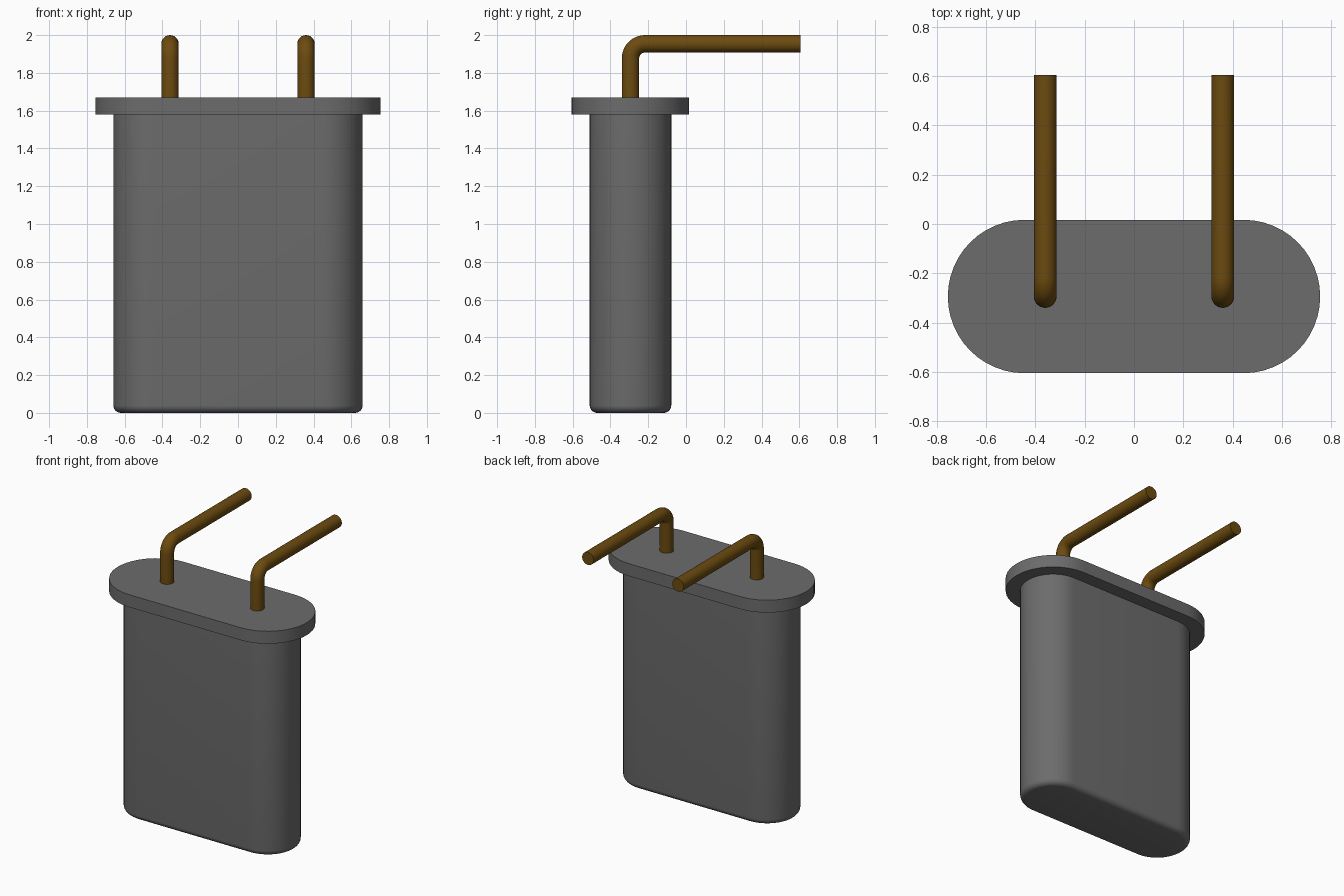
import bpy
import bmesh
import math
from mathutils import Vector

cube = bpy.data.objects.get("Cube")
if cube:
    bpy.data.objects.remove(cube, do_unlink=True)

CENTRE_Y = -0.294    # axis of the can
HALF_STRAIGHT = 0.444  # half length of the flat sides
PIN_X, PIN_R, BEND_R = 0.36, 0.046, 0.077
FLANGE_TOP = 1.67


def material(name, rgb):
    mat = bpy.data.materials.new(name)
    mat.use_nodes = True
    mat.diffuse_color = (*rgb, 1)
    bsdf = mat.node_tree.nodes["Principled BSDF"]
    bsdf.inputs["Base Color"].default_value = (*rgb, 1)
    bsdf.inputs["Roughness"].default_value = 0.6
    return mat


grey = material("grey metal", (0.15, 0.15, 0.15))
bronze = material("dark bronze", (0.15, 0.07, 0.005))


def loft(name, rings, mat, angle=30):
    """Skin a list of closed rings, cap both ends and smooth by angle."""
    bm = bmesh.new()
    loops = [[bm.verts.new(p) for p in ring] for ring in rings]
    n = len(loops[0])
    for a, b in zip(loops, loops[1:]):
        for i in range(n):
            j = (i + 1) % n
            bm.faces.new((a[i], a[j], b[j], b[i]))
    bm.faces.new(loops[0])
    bm.faces.new(loops[-1])
    bmesh.ops.recalc_face_normals(bm, faces=bm.faces)
    mesh = bpy.data.meshes.new(name)
    bm.to_mesh(mesh)
    bm.free()
    mesh.materials.append(mat)
    obj = bpy.data.objects.new(name, mesh)
    bpy.context.collection.objects.link(obj)
    bpy.ops.object.select_all(action='DESELECT')
    obj.select_set(True)
    bpy.context.view_layer.objects.active = obj
    bpy.ops.object.shade_smooth_by_angle(angle=math.radians(angle))
    return obj


def stadium(r, z, steps=24):
    """Rounded-end outline of radius r at height z."""
    pts = []
    for side, start in ((1, -90), (-1, 90)):
        for i in range(steps + 1):
            t = math.radians(start + 180 * i / steps)
            pts.append((side * HALF_STRAIGHT + r * math.cos(t),
                        CENTRE_Y + r * math.sin(t), z))
    return pts


def pin_ring(x, y, z, tilt, steps=24):
    """Circle across the pin; tilt 0 faces up, 90 degrees faces back."""
    side = Vector((1, 0, 0))
    across = Vector((0, math.cos(tilt), -math.sin(tilt)))
    turns = [math.tau * i / steps for i in range(steps)]
    return [Vector((x, y, z)) + PIN_R * (math.cos(t) * side + math.sin(t) * across)
            for t in turns]


# Can body with a rounded bottom edge
fillet, body_r = 0.04, 0.216
body = []
for i in range(7):
    t = math.radians(90 * i / 6)
    body.append(stadium(body_r - fillet * (1 - math.sin(t)), fillet * (1 - math.cos(t))))
body.append(stadium(body_r, 1.58))
loft("can_body", body, grey)

# Flange on top of the can
loft("flange", [stadium(0.311, 1.58), stadium(0.311, FLANGE_TOP)], grey)

# Two bent pins pointing backwards
pin_z = 2 - PIN_R
for name, x in (("pin_left", PIN_X), ("pin_right", -PIN_X)):
    rings = [pin_ring(x, CENTRE_Y, FLANGE_TOP - 0.01, 0)]
    for i in range(13):
        t = math.radians(90 * i / 12)
        rings.append(pin_ring(x, CENTRE_Y + BEND_R * (1 - math.cos(t)),
                              pin_z - BEND_R * (1 - math.sin(t)), t))
    rings.append(pin_ring(x, 0.605, pin_z, math.pi / 2))
    loft(name, rings, bronze)
